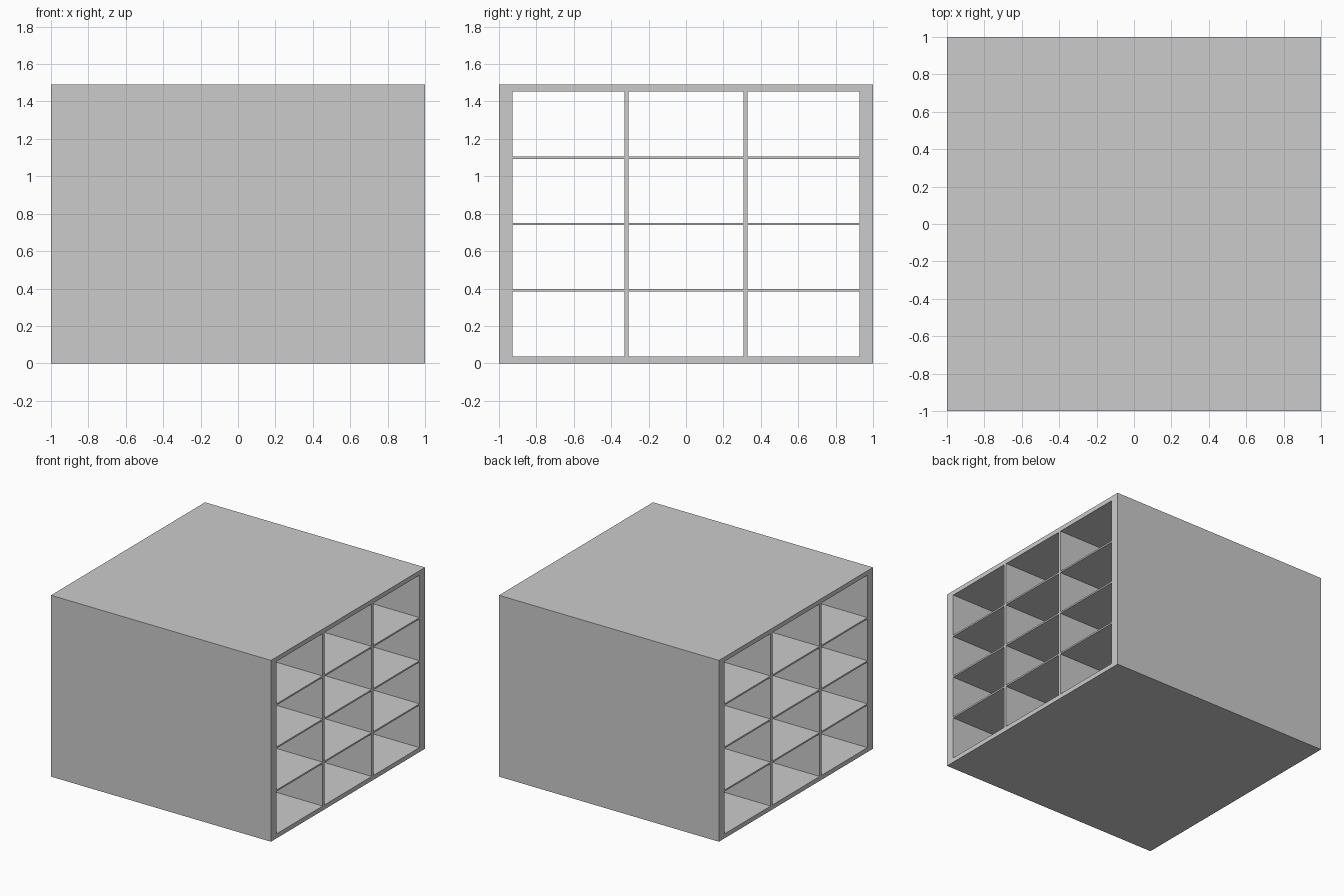
import bpy

if "Cube" in bpy.data.objects:
    bpy.data.objects.remove(bpy.data.objects["Cube"])

L, H = 2.0, 1.49            # depth along x, overall height
INNER_Y = 0.927             # inner face of the side panels
FLOOR, CEIL = 0.037, 1.453  # inner faces of bottom and top panels
DIV_Y, DIV_T = 0.318, 0.022
SHELF_T = 0.013


def box(name, y0, y1, z0, z1):
    """Board running the full depth along x."""
    bpy.ops.mesh.primitive_cube_add(size=1, location=(0, (y0 + y1) / 2, (z0 + z1) / 2))
    ob = bpy.context.object
    ob.name = name
    ob.scale = (L, y1 - y0, z1 - z0)
    bpy.ops.object.transform_apply(location=False, rotation=False, scale=True)
    return ob


# Outer case, open at both x ends
box("bottom_panel", -INNER_Y, INNER_Y, 0, FLOOR)
box("top_panel", -INNER_Y, INNER_Y, CEIL, H)
box("front_panel", -1, -INNER_Y, 0, H)
box("back_panel", INNER_Y, 1, 0, H)

# Upright dividers
for i, y in enumerate((-DIV_Y, DIV_Y)):
    box(f"divider_{i + 1}", y - DIV_T / 2, y + DIV_T / 2, FLOOR, CEIL)

# Shelves fitted between the uprights
bays = [(-INNER_Y, -DIV_Y - DIV_T / 2),
        (-DIV_Y + DIV_T / 2, DIV_Y - DIV_T / 2),
        (DIV_Y + DIV_T / 2, INNER_Y)]
for row in range(1, 4):
    z = FLOOR + (CEIL - FLOOR) * row / 4
    for col, (y0, y1) in enumerate(bays):
        box(f"shelf_{row}_{col + 1}", y0, y1, z - SHELF_T / 2, z + SHELF_T / 2)
